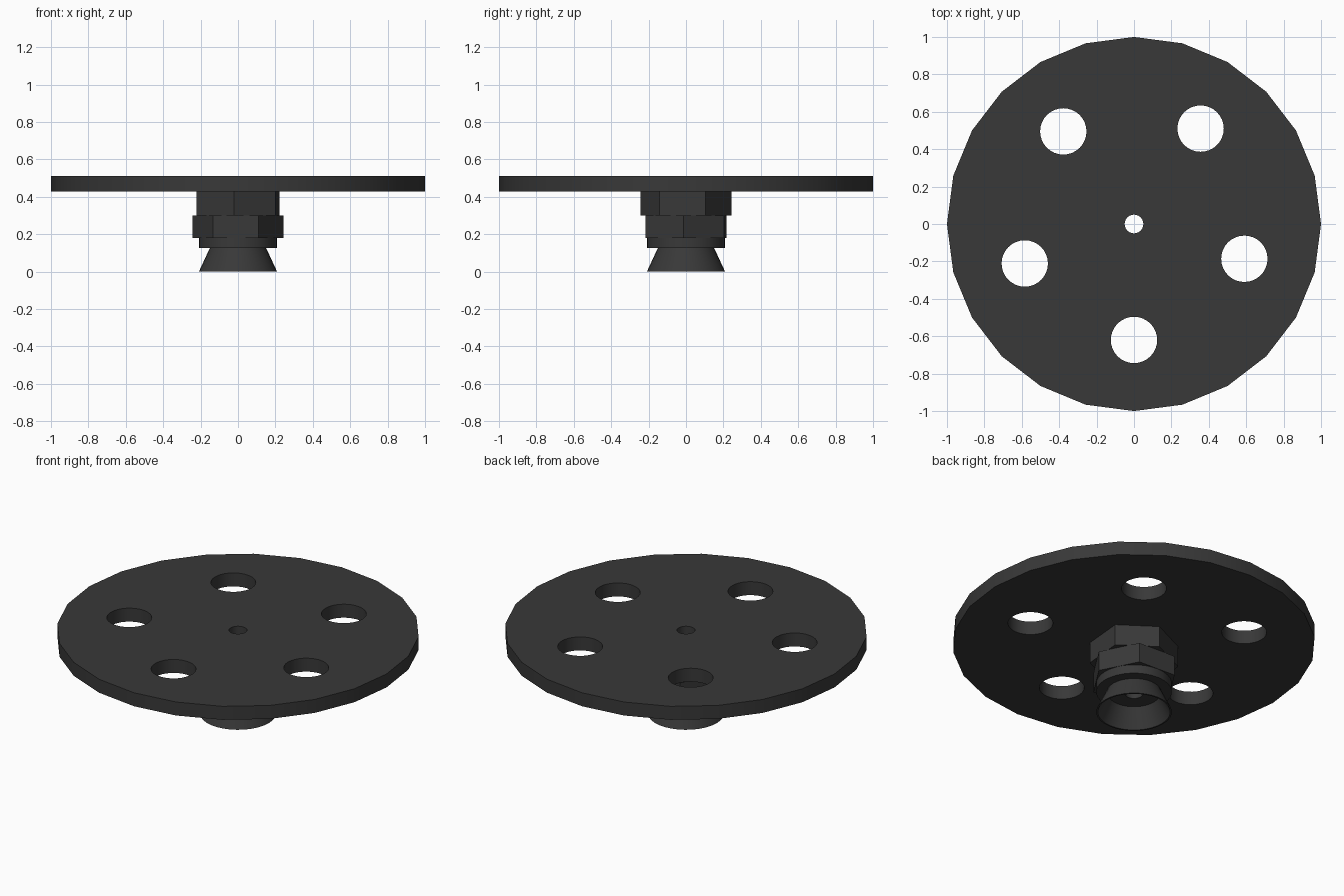
import bpy, bmesh, math

cube = bpy.data.objects.get("Cube")
if cube:
    bpy.data.objects.remove(cube, do_unlink=True)

# Single dark rubber / plastic colour
mat = bpy.data.materials.new("charcoal")
mat.use_nodes = True
COLOUR = (0.04, 0.04, 0.04, 1)
mat.diffuse_color = COLOUR
bsdf = mat.node_tree.nodes["Principled BSDF"]
bsdf.inputs["Base Color"].default_value = COLOUR
bsdf.inputs["Roughness"].default_value = 0.6


def finish(name, bm):
    bmesh.ops.recalc_face_normals(bm, faces=bm.faces)
    mesh = bpy.data.meshes.new(name)
    bm.to_mesh(mesh)
    bm.free()
    mesh.materials.append(mat)
    obj = bpy.data.objects.new(name, mesh)
    bpy.context.collection.objects.link(obj)
    return obj


def lathe(name, profile, sides, angle=0):
    """Revolve a closed (radius, z) profile around z."""
    bm = bmesh.new()
    rings = []
    for i in range(sides):
        a = math.radians(angle) + math.tau * i / sides
        rings.append([bm.verts.new((r * math.cos(a), r * math.sin(a), z)) for r, z in profile])
    n = len(profile)
    for i in range(sides):
        p, q = rings[i], rings[(i + 1) % sides]
        for j in range(n):
            k = (j + 1) % n
            bm.faces.new((p[j], q[j], q[k], p[k]))
    return finish(name, bm)


def prism(name, sides, radius, z0, z1, angle=0, centres=((0, 0),)):
    """Solid upright prisms, one at each centre."""
    bm = bmesh.new()
    for x, y in centres:
        ring = []
        for i in range(sides):
            a = math.radians(angle) + math.tau * i / sides
            ring.append(bm.verts.new((x + radius * math.cos(a), y + radius * math.sin(a), z0)))
        base = bm.faces.new(ring)
        top = bmesh.ops.extrude_face_region(bm, geom=[base])["geom"]
        for v in top:
            if isinstance(v, bmesh.types.BMVert):
                v.co.z = z1
    return finish(name, bm)


def cut(obj, cutter):
    mod = obj.modifiers.new("holes", 'BOOLEAN')
    mod.operation = 'DIFFERENCE'
    mod.solver = 'EXACT'
    mod.object = cutter
    bpy.context.view_layer.objects.active = obj
    bpy.ops.object.modifier_apply(modifier=mod.name)


BORE = 0.05

# Main disc, hexagonal nuts and collar
disc = prism("disc", 24, 1.0, 0.428, 0.51)
upper_nut = prism("upper_nut", 6, 0.245, 0.30, 0.428, angle=25)
lower_nut = prism("lower_nut", 6, 0.243, 0.18, 0.30, angle=-3)
collar = prism("collar", 32, 0.209, 0.127, 0.18)

# Flared, hollow cup at the bottom
cup = lathe("flared_cup", [(BORE, 0.127), (0.15, 0.127), (0.209, 0),
                           (0.2, 0), (0.142, 0.115), (BORE, 0.115)], 32)

# Holes: five round openings in the disc, one bore through everything
hole_centres = [(-0.378, 0.495), (0.356, 0.51), (0.59, -0.186), (0, -0.62), (-0.584, -0.211)]
hole_cutter = prism("hole_cutter", 32, 0.124, 0.3, 0.6, centres=hole_centres)
bore_cutter = prism("bore_cutter", 32, BORE, -0.1, 0.6)
cut(disc, hole_cutter)
for part in (disc, upper_nut, lower_nut, collar):
    cut(part, bore_cutter)
for cutter in (hole_cutter, bore_cutter):
    bpy.data.objects.remove(cutter, do_unlink=True)

# Smooth the round walls, keep the hard rims
for part in (disc, upper_nut, lower_nut, collar, cup):
    bpy.ops.object.select_all(action='DESELECT')
    part.select_set(True)
    bpy.context.view_layer.objects.active = part
    bpy.ops.object.shade_smooth_by_angle(angle=math.radians(30))
